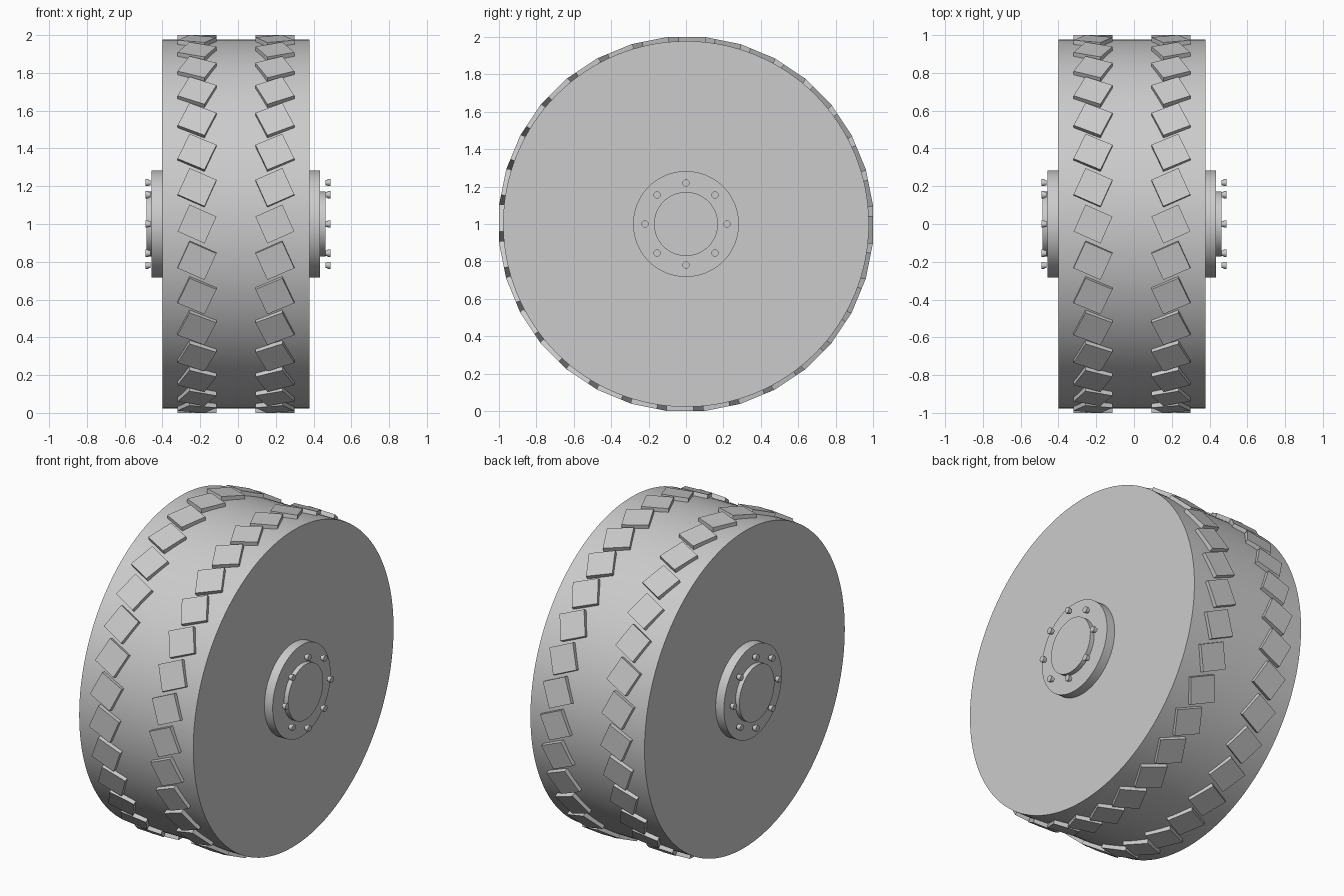
import bpy, bmesh, math
from mathutils import Matrix, Vector

cube = bpy.data.objects.get("Cube")
if cube:
    bpy.data.objects.remove(cube)

GREY = (0.6, 0.6, 0.6, 1.0)
mat = bpy.data.materials.new("plain grey")
mat.use_nodes = True
mat.diffuse_color = GREY
mat.node_tree.nodes["Principled BSDF"].inputs["Base Color"].default_value = GREY

AXLE = Vector((0, 0, 1))   # wheel centre
MID = -0.011               # mid-plane of the tyre


def finish(bm, name, smooth=True):
    """Turn a bmesh into a named object with the grey material."""
    mesh = bpy.data.meshes.new(name)
    bm.to_mesh(mesh)
    bm.free()
    mesh.materials.append(mat)
    obj = bpy.data.objects.new(name, mesh)
    bpy.context.collection.objects.link(obj)
    if smooth:
        bpy.ops.object.select_all(action='DESELECT')
        obj.select_set(True)
        bpy.context.view_layer.objects.active = obj
        bpy.ops.object.shade_smooth_by_angle(angle=math.radians(30))
    return obj


def add_disc(bm, x0, x1, radius, sides, y=0.0, z=0.0):
    """Add a closed cylinder along x, offset from the axle by y and z."""
    place = Matrix.Translation(AXLE + Vector(((x0 + x1) / 2, y, z)))
    bmesh.ops.create_cone(bm, cap_ends=True, segments=sides,
                          radius1=radius, radius2=radius, depth=abs(x1 - x0),
                          matrix=place @ Matrix.Rotation(math.pi / 2, 4, 'Y'))


# Tyre drum
bm = bmesh.new()
add_disc(bm, MID - 0.39, MID + 0.39, 0.978, 128)
finish(bm, "tyre")

# Hub flange and raised centre cap on both sides
for side, name in ((-1, "right"), (1, "left")):
    bm = bmesh.new()
    add_disc(bm, MID + side * 0.38, MID + side * 0.446, 0.283, 64)
    finish(bm, name + "_hub_flange")
    bm = bmesh.new()
    add_disc(bm, MID + side * 0.44, MID + side * 0.474, 0.171, 64)
    finish(bm, name + "_hub_cap")

    # Ring of bolts: narrow neck with a wider head
    bm = bmesh.new()
    for i in range(8):
        a = i * math.tau / 8
        y, z = 0.219 * math.cos(a), 0.219 * math.sin(a)
        add_disc(bm, side * 0.464, side * 0.476, 0.015, 16, y, z)
        add_disc(bm, side * 0.475, side * 0.49, 0.019, 16, y, z)
    finish(bm, name + "_bolts")

# Two rows of square tread blocks, turned to mirror each other
for side, name in ((-1, "right"), (1, "left")):
    bm = bmesh.new()
    for i in range(32):
        spin = Matrix.Rotation(i * math.tau / 32, 4, 'X')
        twist = Matrix.Rotation(side * math.radians(24), 4, 'Z')
        place = (Matrix.Translation(AXLE) @ spin
                 @ Matrix.Translation((MID + side * 0.206, 0, 0.987))
                 @ twist @ Matrix.Diagonal((0.156, 0.156, 0.026, 1)))
        bmesh.ops.create_cube(bm, size=1, matrix=place)
    finish(bm, name + "_tread_blocks", smooth=False)
